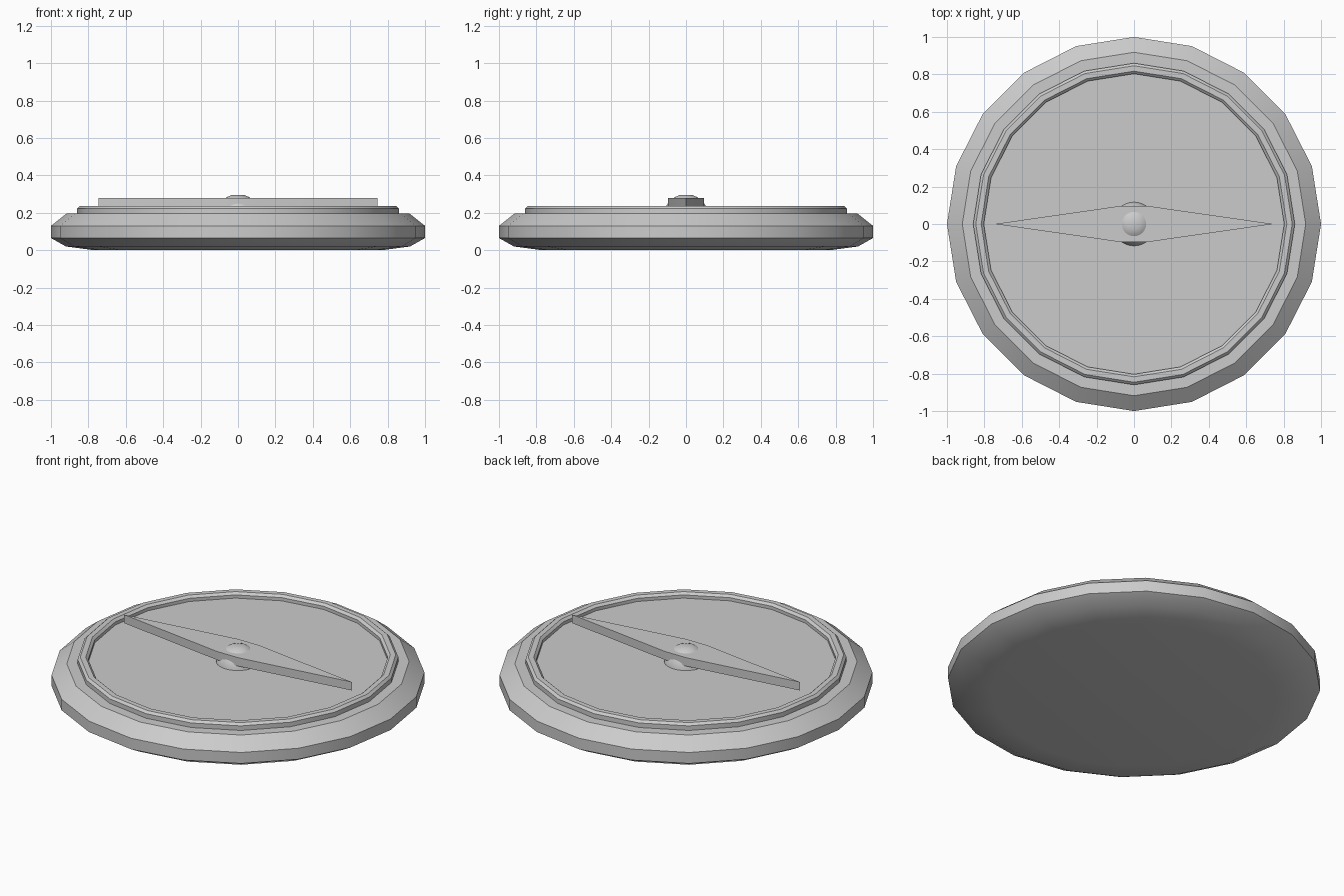
import bpy, bmesh, math

if "Cube" in bpy.data.objects:
    bpy.data.objects.remove(bpy.data.objects["Cube"])

SIDES = 20


def finish(name, bm, angle=35):
    bmesh.ops.recalc_face_normals(bm, faces=bm.faces)
    mesh = bpy.data.meshes.new(name)
    bm.to_mesh(mesh)
    bm.free()
    obj = bpy.data.objects.new(name, mesh)
    bpy.context.collection.objects.link(obj)
    bpy.ops.object.select_all(action='DESELECT')
    obj.select_set(True)
    bpy.context.view_layer.objects.active = obj
    bpy.ops.object.shade_smooth_by_angle(angle=math.radians(angle))
    return obj


def lathe(name, profile, sides=SIDES):
    """Turn a (radius, z) profile into a solid capped at both ends."""
    bm = bmesh.new()
    rings = [[bm.verts.new((r * math.cos(2 * math.pi * i / sides),
                            r * math.sin(2 * math.pi * i / sides), z))
              for i in range(sides)] for r, z in profile]
    for a, b in zip(rings, rings[1:]):
        for i in range(sides):
            j = (i + 1) % sides
            bm.faces.new((a[i], a[j], b[j], b[i]))
    bm.faces.new(rings[0][::-1])
    bm.faces.new(rings[-1])
    return finish(name, bm)


# Round case with a rolled edge, raised bezel and recessed dial
lathe("compass_case", [
    (0.77, 0.0), (0.92, 0.02), (1.0, 0.065), (1.0, 0.13), (0.918, 0.195),
    (0.86, 0.195), (0.86, 0.222), (0.846, 0.235), (0.817, 0.235),
    (0.803, 0.222), (0.803, 0.203)])

# Domed pivot under the needle
R, CZ = 0.12, 0.18
angles = [math.radians(a) for a in (0, 15, 30, 45, 60, 75)]
lathe("needle_pivot",
      [(R * math.cos(a), CZ + R * math.sin(a)) for a in angles], 32)

# Pointed needle with a short flat waist
bm = bmesh.new()
outline = [(-0.745, 0), (-0.07, -0.097), (0.07, -0.097),
           (0.745, 0), (0.07, 0.097), (-0.07, 0.097)]
face = bm.faces.new([bm.verts.new((x, y, 0.23)) for x, y in outline])
top = bmesh.ops.extrude_face_region(bm, geom=[face], use_keep_orig=True)["geom"]
bmesh.ops.translate(bm, vec=(0, 0, 0.05),
                    verts=[v for v in top if isinstance(v, bmesh.types.BMVert)])
finish("compass_needle", bm)
